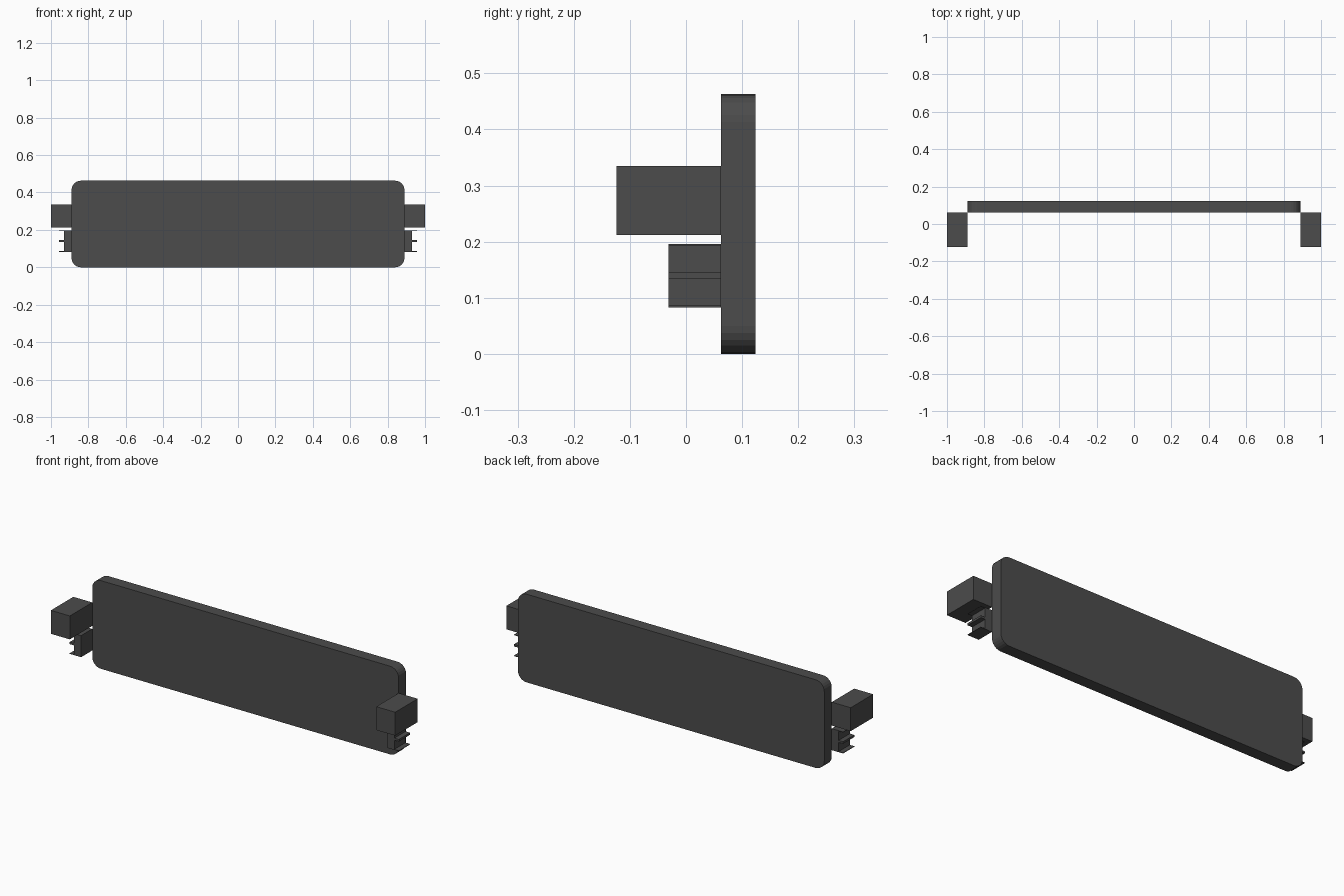
import bpy, bmesh
from mathutils import Vector

if "Cube" in bpy.data.objects:
    bpy.data.objects.remove(bpy.data.objects["Cube"])

mat = bpy.data.materials.new("dark_grey")
mat.diffuse_color = (0.072, 0.072, 0.072, 1)
mat.use_nodes = True
mat.node_tree.nodes["Principled BSDF"].inputs["Base Color"].default_value = mat.diffuse_color


def box(name, x, y, z, corner=0.0):
    """Box from (min, max) ranges, optionally rounding its edges along y."""
    bm = bmesh.new()
    bmesh.ops.create_cube(bm, size=1)
    for v in bm.verts:
        v.co = Vector([lo + (c + 0.5) * (hi - lo)
                       for c, (lo, hi) in zip(v.co, (x, y, z))])
    if corner:
        edges = [e for e in bm.edges
                 if abs(e.verts[0].co.y - e.verts[1].co.y) > 1e-4]
        bmesh.ops.bevel(bm, geom=edges, offset=corner, segments=6,
                        profile=0.5, affect='EDGES')
    bmesh.ops.recalc_face_normals(bm, faces=bm.faces)
    me = bpy.data.meshes.new(name)
    bm.to_mesh(me)
    bm.free()
    me.materials.append(mat)
    ob = bpy.data.objects.new(name, me)
    bpy.context.collection.objects.link(ob)
    return ob


# Main rounded panel
box("panel", (-0.89, 0.89), (0.062, 0.124), (0, 0.463), corner=0.05)

for side, s in (("left", -1), ("right", 1)):
    def span(a, b):
        return tuple(sorted((s * a, s * b)))

    # Upper mounting block projecting forward
    box(side + "_block", span(0.89, 1.0), (-0.124, 0.062), (0.212, 0.335))
    # Lower bracket body with three thin fins
    box(side + "_bracket", span(0.89, 0.93), (-0.031, 0.062), (0.083, 0.196))
    for part, z in (("bottom", (0.083, 0.086)), ("middle", (0.134, 0.145)),
                    ("top", (0.193, 0.196))):
        box(f"{side}_{part}_fin", span(0.93, 0.956), (-0.031, 0.062), z)
